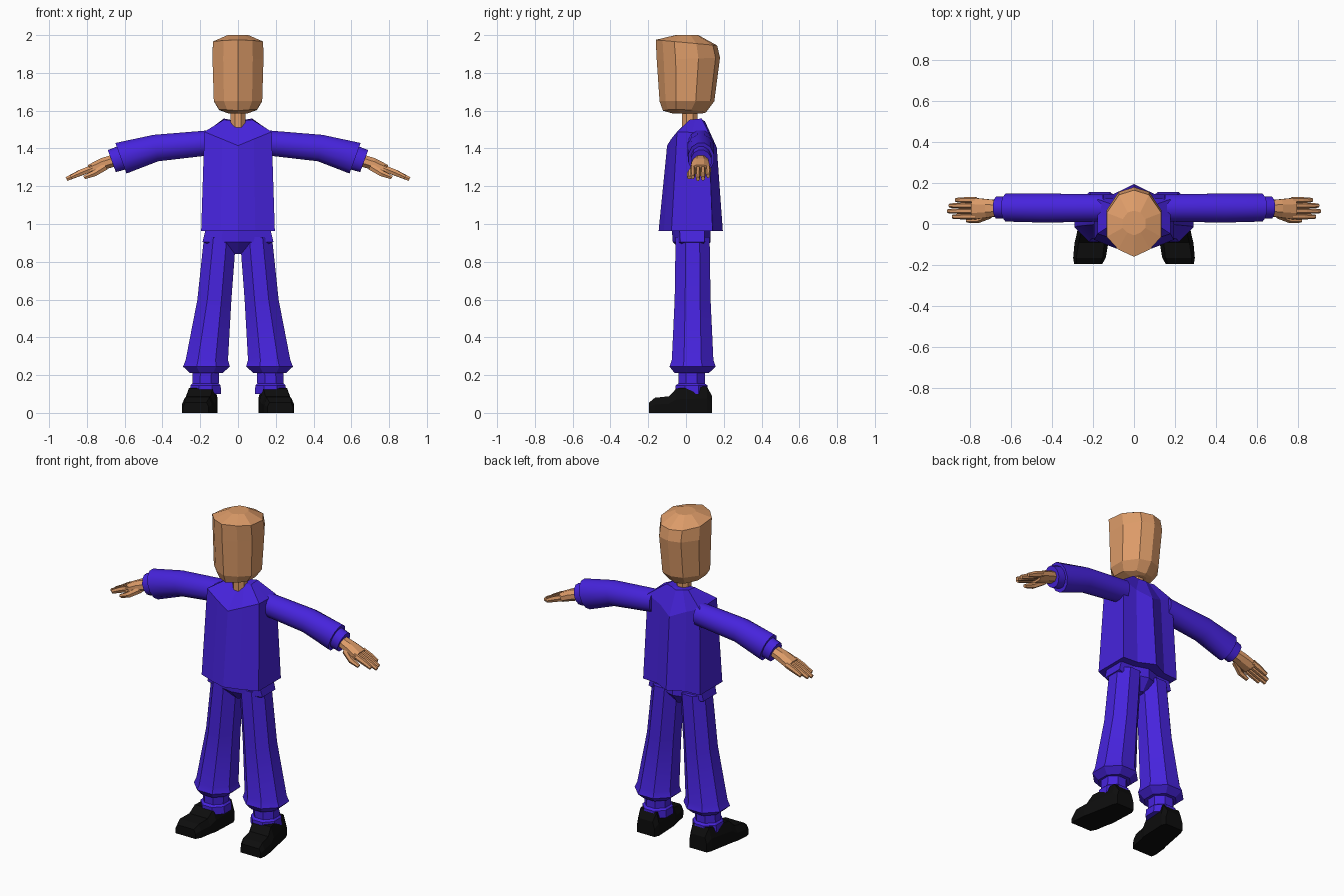
import bpy, bmesh, math
from mathutils import Vector

if "Cube" in bpy.data.objects:
    bpy.data.objects.remove(bpy.data.objects["Cube"])


def material(name, rgb):
    m = bpy.data.materials.new(name)
    m.diffuse_color = (*rgb, 1)
    m.use_nodes = True
    m.node_tree.nodes["Principled BSDF"].inputs["Base Color"].default_value = m.diffuse_color
    return m


BLUE = material("blue cloth", (0.062, 0.017, 0.72))
SKIN = material("skin", (0.72, 0.33, 0.14))
BLACK = material("black leather", (0.004, 0.004, 0.004))


def loft(name, rings, mat, side=1, smooth=0):
    """Skin a list of equal-length point rings and cap both ends."""
    bm = bmesh.new()
    vs = [[bm.verts.new((p[0] * side, p[1], p[2])) for p in r] for r in rings]
    n = len(vs[0])
    for a, b in zip(vs, vs[1:]):
        for i in range(n):
            j = (i + 1) % n
            bm.faces.new((a[i], a[j], b[j], b[i]))
    bm.faces.new(vs[0])
    bm.faces.new(vs[-1])
    bmesh.ops.recalc_face_normals(bm, faces=bm.faces)
    me = bpy.data.meshes.new(name)
    bm.to_mesh(me)
    bm.free()
    me.materials.append(mat)
    ob = bpy.data.objects.new(name, me)
    bpy.context.collection.objects.link(ob)
    if smooth:
        bpy.ops.object.select_all(action='DESELECT')
        ob.select_set(True)
        bpy.context.view_layer.objects.active = ob
        bpy.ops.object.shade_smooth_by_angle(angle=math.radians(smooth))
    return ob


def ring(x, y, z, a, b, tilt=0, n=8):
    """Ellipse: radius a along a direction tilted in xz, radius b along y."""
    t = math.radians(tilt)
    u, v = Vector((math.cos(t), 0, math.sin(t))), Vector((0, 1, 0))
    pts = []
    for i in range(n):
        w = 2 * math.pi * (i + 0.5) / n
        k = 1 / math.cos(math.pi / n)
        pts.append(Vector((x, y, z)) + u * a * k * math.cos(w) + v * b * k * math.sin(w))
    return pts


def outline(template, z, w, yf, yb, dside=0, dback=0):
    """Mirror a half outline (x 0..1, y 0..1) and fit it to a width and depth."""
    full = template + [(-x, y) for x, y in template[-2:0:-1]]
    return [(x * w, yf + (yb - yf) * y, z + dside * abs(x) + dback * y) for x, y in full]


# Head: faceted, with a ridge at front and back
HEAD = [(0, 0), (.58, .11), (1, .30), (1, .66), (.55, .93), (0, 1)]
loft("head", [outline(HEAD, *l) for l in [
    (1.585, .05, -.07, .085),
    (1.60, .10, -.122, .105, .01, -.01),
    (1.65, .128, -.14, .15, 0, 0),
    (1.87, .135, -.155, .18, 0, .01),
    (1.975, .133, -.16, .165, 0, -.03),
    (2.0, .055, -.055, .065)]], SKIN)
loft("neck", [ring(0, .02, z, .04, .04) for z in (1.5, 1.63)], SKIN)

# Jacket: flared body with sloping shoulders
BODY = [(0, 0), (.47, .08), (1, .2), (1, .5), (1, .84), (.5, .86), (0, 1)]
loft("jacket", [outline(BODY, *l) for l in [
    (.962, .195, -.145, .195),
    (1.415, .178, -.10, .163, .075, -.01),
    (1.535, .075, .0, .10, .015, .01),
    (1.55, .04, .015, .08)]], BLUE)

# Trouser seat, narrowing to the crotch
loft("trouser_seat", [outline(BODY, *l) for l in [
    (.84, .02, -.01, .08),
    (.905, .188, -.07, .13),
    (.97, .172, -.075, .13)]], BLUE)

# Shoe sections from toe to heel: y, inner x, outer x, top height, top inset
SHOE = [(-.195, .155, .292, .055, .012), (-.165, .138, .297, .08, .015),
        (-.09, .125, .29, .088, .02), (-.05, .115, .28, .13, .02),
        (.11, .108, .25, .14, .015), (.138, .12, .238, .09, .012)]

for s, tag in ((1, "left"), (-1, "right")):
    # Trouser leg with a bulging cuff
    loft(tag + "_trouser_leg", [
        ring(.095, .035, .93, .085, .09),
        ring(.125, .035, .60, .09, .095),
        ring(.165, .035, .28, .112, .11),
        ring(.167, .035, .245, .124, .122),
        ring(.168, .03, .21, .085, .09)], BLUE, s, 25)
    # Sock with a flared lower band
    loft(tag + "_sock", [
        ring(.172, .03, .10, .083, .085),
        ring(.172, .03, .145, .08, .085),
        ring(.172, .03, .155, .07, .07),
        ring(.17, .03, .225, .07, .07)], BLUE, s)
    # Shoe
    loft(tag + "_shoe", [[
        (a, y, 0), (b, y, 0), (b, y, t * .55), (b - i, y, t),
        (a + i, y, t), (a, y, t * .55)] for y, a, b, t, i in SHOE], BLACK, s)

    # Sleeve: bent slightly at the elbow
    loft(tag + "_sleeve", [
        ring(.15, .078, 1.43, .066, .066, 88, 12),
        ring(.435, .078, 1.402, .071, .071, 80, 12),
        ring(.62, .08, 1.348, .086, .068, 70, 12)], BLUE, s, 35)
    loft(tag + "_sleeve_cuff", [
        ring(.61, .08, 1.352, .065, .054, 70, 12),
        ring(.668, .08, 1.333, .062, .054, 70, 12)], BLUE, s, 35)

    # Hand: palm, four fingers and a thumb
    loft(tag + "_palm", [
        ring(.645, .078, 1.34, .032, .036, 66),
        ring(.715, .076, 1.318, .032, .045, 66),
        ring(.785, .075, 1.288, .026, .053, 66)], SKIN, s)
    for i, reach in enumerate((.885, .908, .90, .87)):
        y = .036 + i * .027
        drop = (reach - .77) * .42
        loft(f"{tag}_finger_{i + 1}", [
            ring(.77, y, 1.296, .017, .0125, 66, 6),
            ring((.77 + reach) / 2, y, 1.298 - drop / 2, .016, .0125, 66, 6),
            ring(reach, y, 1.296 - drop, .011, .009, 66, 6)], SKIN, s)
    loft(tag + "_thumb", [
        ring(.70, .045, 1.305, .018, .016, 60, 6),
        ring(.76, .02, 1.268, .016, .014, 60, 6),
        ring(.815, .018, 1.246, .010, .010, 60, 6)], SKIN, s)
